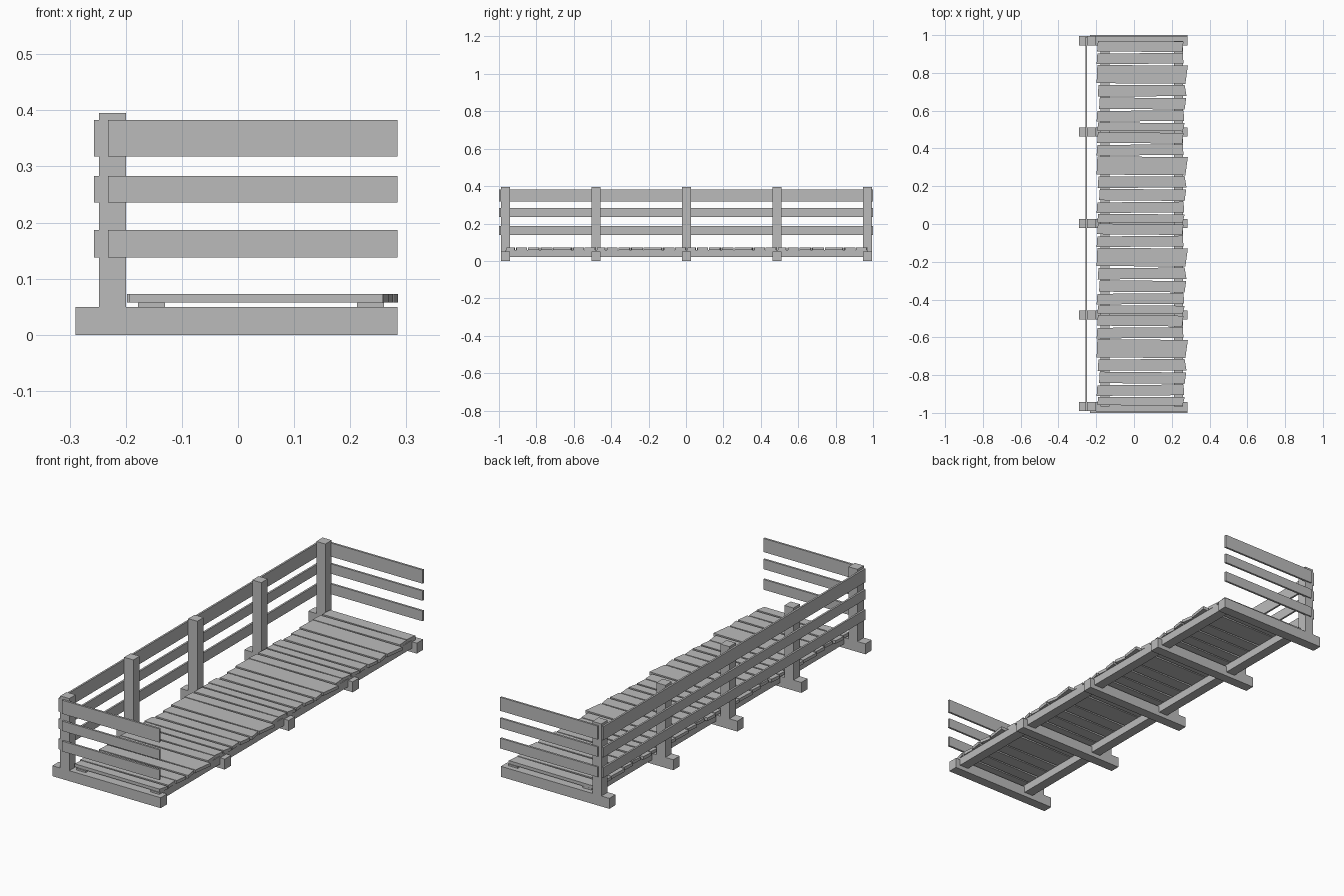
import bpy, bmesh

cube = bpy.data.objects.get("Cube")
if cube:
    bpy.data.objects.remove(cube, do_unlink=True)

grey = bpy.data.materials.new("plain_grey")
grey.use_nodes = True
colour = (0.5, 0.5, 0.5, 1)
grey.diffuse_color = colour
grey.node_tree.nodes["Principled BSDF"].inputs["Base Color"].default_value = colour


def prism(name, outline, z0, z1):
    """Extrude a plan outline between two heights."""
    bm = bmesh.new()
    base = bm.faces.new([bm.verts.new((x, y, z0)) for x, y in outline])
    top = bmesh.ops.extrude_face_region(bm, geom=[base])["geom"]
    verts = [v for v in top if isinstance(v, bmesh.types.BMVert)]
    bmesh.ops.translate(bm, verts=verts, vec=(0, 0, z1 - z0))
    bmesh.ops.recalc_face_normals(bm, faces=bm.faces)
    mesh = bpy.data.meshes.new(name)
    bm.to_mesh(mesh)
    bm.free()
    mesh.materials.append(grey)
    obj = bpy.data.objects.new(name, mesh)
    bpy.context.collection.objects.link(obj)
    return obj


def box(name, x0, x1, y0, y1, z0, z1):
    return prism(name, [(x0, y0), (x1, y0), (x1, y1), (x0, y1)], z0, z1)


BAY = 0.484
HALF = 0.024

# Cross beams with a post on each
for i in range(5):
    y = (i - 2) * BAY + 0.002
    box("cross_beam", -0.29, 0.284, y - HALF, y + HALF, 0, 0.05)
    box("post", -0.248, -0.2, y - HALF, y + HALF, 0.05, 0.395)

# Stringers under the deck
for x in (-0.178, 0.212):
    box("stringer", x, x + 0.048, -0.966, 0.97, 0.02, 0.058)

# Guard rails along the side and across both ends
for z0, z1 in ((0.138, 0.187), (0.236, 0.283), (0.318, 0.383)):
    box("side_rail", -0.257, -0.248, -0.99, 0.99, z0, z1)
    box("front_rail", -0.232, 0.284, -1.0, -0.99, z0, z1)
    box("back_rail", -0.232, 0.284, 0.99, 1.0, z0, z1)

# Uneven deck planks, one set repeated per bay:
# width, left end, right end at the back, right end at the front, gap skew
planks = [
    (0.064, -0.195, 0.262, 0.255, 0.002),
    (0.064, -0.198, 0.258, 0.262, -0.002),
    (0.104, -0.198, 0.285, 0.272, 0.002),
    (0.068, -0.192, 0.268, 0.278, -0.001),
    (0.068, -0.185, 0.276, 0.268, 0.002),
    (0.064, -0.198, 0.262, 0.266, -0.002),
    (0.052, -0.194, 0.268, 0.258, 0.001),
]
for bay in range(4):
    y = 0.972 - bay * BAY
    for width, left, back, front, skew in planks:
        y0, y1 = y - width + 0.004, y - 0.004
        prism("deck_plank", [(left, y0 + skew), (front, y0 - skew),
                             (back, y1 - skew), (left + 0.004, y1 + skew)], 0.058, 0.073)
        y -= width
